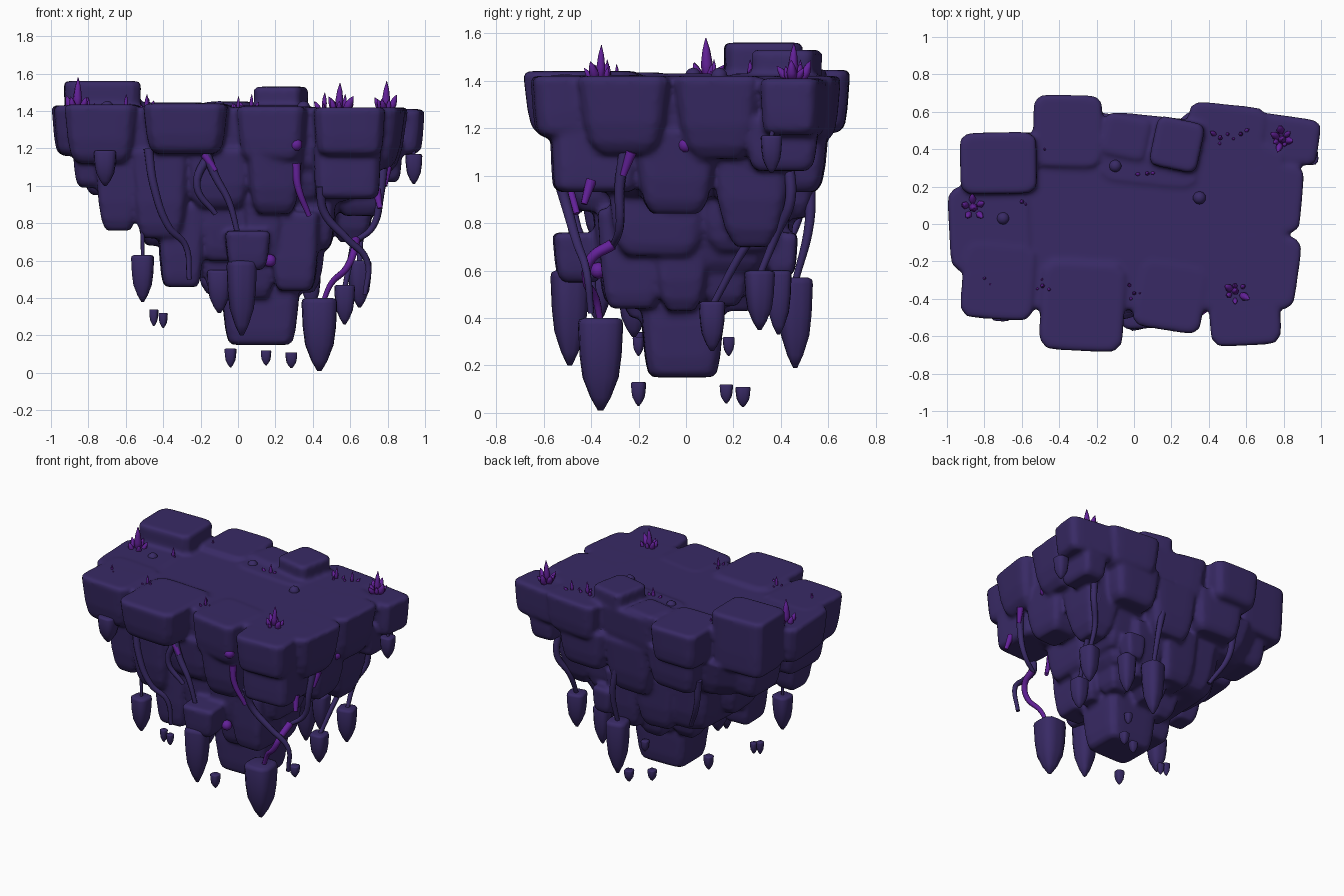
import bpy, bmesh, math, random
from mathutils import Vector, Matrix

random.seed(4)


def material(name, rgb):
    m = bpy.data.materials.new(name)
    m.diffuse_color = (*rgb, 1)
    return m


ROCK = material("dark violet rock", (0.040, 0.023, 0.130))
GLOW = material("bright purple crystal", (0.125, 0.015, 0.320))


def make_object(name, bm, mat):
    bmesh.ops.recalc_face_normals(bm, faces=bm.faces)
    me = bpy.data.meshes.new(name)
    bm.to_mesh(me)
    bm.free()
    me.materials.append(mat)
    for p in me.polygons:
        p.use_smooth = True
    ob = bpy.data.objects.new(name, me)
    bpy.context.collection.objects.link(ob)
    return ob


def loft(bm, rings, n, power, matrix):
    """Closed loft of superellipse rings (half x, half y, z)."""
    loops = []
    for hx, hy, z in rings:
        loop = []
        for i in range(n):
            a = math.tau * (i + 0.5) / n
            c, s = math.cos(a), math.sin(a)
            r = (abs(c) ** power + abs(s) ** power) ** (-1 / power)
            loop.append(bm.verts.new(matrix @ Vector((hx * r * c, hy * r * s, z))))
        loops.append(loop)
    for a, b in zip(loops, loops[1:]):
        for i in range(n):
            bm.faces.new((a[i], a[(i + 1) % n], b[(i + 1) % n], b[i]))
    bm.faces.new(loops[0])
    bm.faces.new(loops[-1][::-1])


def block(bm, x0, x1, y0, y1, z0, z1, taper, turn=None):
    """Rounded boulder with a flat top and narrowing underside."""
    hx, hy, h = (x1 - x0) / 2, (y1 - y0) / 2, z1 - z0
    turn = random.uniform(-4, 4) if turn is None else turn
    mat = Matrix.Translation(((x0 + x1) / 2, (y0 + y1) / 2, z0)) @ Matrix.Rotation(math.radians(turn), 4, 'Z')
    b = 0.018
    mid = 1 - (1 - taper) * 0.35
    prof = [(1, h, b), (1, h - b * 0.4, b * 0.3), (1, h - b, 0), (mid, h * 0.4, 0),
            ((mid + taper) / 2, h * 0.15, 0), (taper, b, 0), (taper * 0.85, 0, 0)]
    loft(bm, [(hx * s - i, hy * s - i, z) for s, z, i in prof], 32, 8, mat)


# Rock tiers: x0, x1, y0, y1, z0, z1, underside scale, optional turn
plateau = [
    (-0.86, 0.82, -0.46, 0.48, 1.08, 1.42, 0.9, 0),
    (-0.99, -0.55, -0.25, 0.21, 1.16, 1.43, 0.85, 3),
    (-0.92, -0.53, -0.51, -0.1, 1.12, 1.435, 0.75, -4),
    (-0.50, -0.05, -0.68, -0.2, 1.17, 1.44, 0.8, -3),
    (0.01, 0.38, -0.57, -0.2, 1.13, 1.425, 0.8, -9),
    (0.40, 0.78, -0.65, -0.2, 1.16, 1.42, 0.88, 3),
    (0.50, 0.88, -0.44, -0.05, 1.09, 1.42, 0.65, -8),
    (0.52, 0.90, -0.04, 0.33, 1.07, 1.42, 0.6, -5),
    (0.60, 0.99, 0.33, 0.58, 1.17, 1.41, 0.88, -8),
    (0.28, 0.70, 0.30, 0.64, 1.15, 1.42, 0.8, -6),
    (-0.18, 0.36, 0.20, 0.58, 1.12, 1.43, 0.8, -6),
    (-0.54, -0.17, 0.30, 0.69, 1.18, 1.445, 0.85, -1),
    (-0.93, -0.52, 0.16, 0.49, 1.15, 1.56, 0.9, 1),
]
plateau_steps = [(0.10, 0.36, 0.29, 0.56, 1.35, 1.53, 0.95, -12),
                 (-0.17, 0.08, 0.35, 0.58, 1.35, 1.45, 0.95, -12)]
upper = [
    (-0.76, 0.74, -0.40, 0.48, 0.90, 1.2, 0.8),
    (-0.88, -0.6, -0.36, 0.05, 0.99, 1.25, 0.8),
    (-0.84, -0.5, 0.05, 0.42, 0.95, 1.25, 0.75),
    (-0.76, -0.52, -0.42, -0.15, 0.76, 1.15, 0.6),
    (-0.57, -0.25, -0.46, -0.1, 0.72, 1.2, 0.65),
    (-0.28, 0.08, -0.47, -0.1, 0.88, 1.2, 0.7),
    (0.04, 0.34, -0.53, -0.15, 0.85, 1.2, 0.65),
    (0.40, 0.76, -0.57, -0.2, 0.93, 1.22, 0.92),
    (0.50, 0.80, -0.22, 0.13, 0.84, 1.2, 0.65),
    (0.45, 0.76, 0.10, 0.46, 0.70, 1.2, 0.45),
    (0.68, 0.88, 0.25, 0.56, 1.02, 1.25, 0.8),
    (0.25, 0.62, 0.28, 0.60, 0.93, 1.22, 0.75),
    (-0.1, 0.28, 0.25, 0.57, 0.82, 1.2, 0.65),
    (-0.48, -0.08, 0.28, 0.60, 0.95, 1.25, 0.75),
]
middle = [
    (-0.46, 0.50, -0.31, 0.42, 0.58, 0.95, 0.82),
    (-0.55, -0.25, -0.15, 0.25, 0.68, 1.0, 0.65),
    (-0.43, -0.18, -0.38, -0.08, 0.46, 0.9, 0.75),
    (-0.22, 0.06, -0.38, -0.1, 0.60, 1.05, 0.65),
    (0.02, 0.24, -0.40, -0.1, 0.58, 0.95, 0.6),
    (0.17, 0.44, -0.37, -0.08, 0.44, 0.86, 0.7),
    (0.28, 0.53, -0.33, 0.1, 0.66, 1.0, 0.7),
    (0.28, 0.54, 0.05, 0.42, 0.68, 1.0, 0.65),
    (0.08, 0.36, 0.12, 0.44, 0.50, 0.9, 0.65),
    (-0.2, 0.12, 0.15, 0.46, 0.56, 0.95, 0.65),
    (-0.42, -0.15, 0.08, 0.40, 0.60, 0.95, 0.65),
    (0.28, 0.43, 0.34, 0.47, 0.58, 0.76, 0.75),
]
lower = [
    (-0.10, 0.34, -0.20, 0.17, 0.15, 0.7, 0.78),
    (0.22, 0.47, -0.14, 0.10, 0.43, 0.75, 0.55),
    (0.18, 0.42, 0.04, 0.28, 0.45, 0.75, 0.55),
    (-0.06, 0.2, 0.1, 0.34, 0.43, 0.75, 0.55),
    (-0.24, 0.02, -0.02, 0.24, 0.42, 0.75, 0.5),
    (-0.2, 0.02, -0.28, 0.02, 0.42, 0.75, 0.5),
    (0.02, 0.2, -0.3, -0.05, 0.40, 0.75, 0.55),
    (-0.07, 0.17, -0.56, -0.34, 0.55, 0.76, 0.75),
]
bm = bmesh.new()
for b in plateau + plateau_steps + upper + middle + lower:
    block(bm, *b)
island = make_object("island_rock", bm, ROCK)
rm = island.modifiers.new("fuse", 'REMESH')
rm.mode = 'VOXEL'
rm.voxel_size = 0.014
rm.use_smooth_shade = True
sm = island.modifiers.new("soften", 'SMOOTH')
sm.factor = 0.5
sm.iterations = 4


# Hanging rocks: x, y, bottom z, top z, width
def hanging_rock(name, x, y, z0, z1, w):
    bm = bmesh.new()
    h, r = z1 - z0, w / 2
    prof = [(0.75, 1), (0.95, 0.98), (1, 0.93), (0.93, 0.6), (0.8, 0.36), (0.45, 0.14), (0.12, 0)]
    mat = Matrix.Translation((x, y, z0)) @ Matrix.Rotation(random.uniform(-0.3, 0.3), 4, 'Z')
    loft(bm, [(r * s, r * s, h * t) for s, t in prof], 16, 4, mat)
    make_object(name, bm, ROCK)


for i, s in enumerate([(0.435, -0.36, 0.01, 0.40, 0.19), (-0.51, -0.37, 0.38, 0.63, 0.12),
                       (0.02, -0.49, 0.20, 0.60, 0.15), (0.57, 0.11, 0.26, 0.47, 0.11),
                       (0.65, 0.31, 0.35, 0.60, 0.12), (0.22, 0.46, 0.19, 0.57, 0.14),
                       (0.39, 0.39, 0.33, 0.60, 0.11), (-0.1, -0.22, 0.32, 0.55, 0.13),
                       (0.94, 0.36, 1.01, 1.17, 0.09), (-0.71, -0.46, 1.0, 1.19, 0.12)]):
    hanging_rock(f"hanging_rock_{i}", *s)
for i, s in enumerate([(-0.04, -0.2, 0.03, 0.13, 0.06), (0.15, 0.17, 0.04, 0.12, 0.055),
                       (0.285, 0.24, 0.025, 0.11, 0.06), (-0.45, -0.2, 0.25, 0.34, 0.045),
                       (-0.40, -0.2, 0.24, 0.32, 0.045), (0.2, 0.18, 0.24, 0.32, 0.05)]):
    hanging_rock(f"floating_pebble_{i}", *s)


# Roots: curved tubes that thin toward the tip
def root(name, pts, r0, r1, mat):
    cu = bpy.data.curves.new(name, 'CURVE')
    cu.dimensions = '3D'
    cu.bevel_depth = 1
    cu.bevel_resolution = 2
    cu.resolution_u = 6
    cu.use_fill_caps = True
    sp = cu.splines.new('BEZIER')
    sp.bezier_points.add(len(pts) - 1)
    for i, (p, co) in enumerate(zip(sp.bezier_points, pts)):
        p.co = co
        p.radius = r0 + (r1 - r0) * i / (len(pts) - 1)
        p.handle_left_type = p.handle_right_type = 'AUTO'
    cu.materials.append(mat)
    bpy.context.collection.objects.link(bpy.data.objects.new(name, cu))


dark_roots = [
    [(-0.48, -0.48, 1.2), (-0.45, -0.49, 1.0), (-0.37, -0.46, 0.78), (-0.28, -0.41, 0.68), (-0.26, -0.39, 0.5)],
    [(-0.18, -0.48, 1.2), (-0.12, -0.49, 1.05), (-0.05, -0.49, 0.92), (0.0, -0.48, 0.74)],
    [(-0.15, -0.47, 1.18), (-0.22, -0.48, 1.0), (-0.12, -0.45, 0.85)],
    [(0.78, -0.25, 1.15), (0.76, -0.28, 0.95), (0.72, -0.28, 0.78), (0.62, -0.31, 0.70)],
    [(0.44, -0.54, 1.0), (0.46, -0.50, 0.86), (0.58, -0.46, 0.72), (0.69, -0.42, 0.6), (0.68, -0.40, 0.42)],
    [(0.62, 0.40, 1.05), (0.66, 0.40, 0.9), (0.62, 0.25, 0.7), (0.57, 0.11, 0.45)],
    [(0.70, 0.42, 1.1), (0.72, 0.44, 0.9), (0.66, 0.38, 0.75), (0.65, 0.31, 0.58)],
    [(0.18, 0.52, 1.0), (0.22, 0.52, 0.8), (0.22, 0.46, 0.55)],
    [(-0.45, 0.5, 1.05), (-0.42, 0.48, 0.85), (-0.32, 0.40, 0.65)],
]
for i, pts in enumerate(dark_roots):
    root(f"root_{i}", pts, 0.026, 0.014, ROCK)
for i, pts in enumerate([[(-0.51, -0.37, 0.6), (-0.51, -0.37, 0.78)],
                         [(0.94, 0.36, 1.15), (0.94, 0.37, 1.26)]]):
    root(f"thin_stalk_{i}", pts, 0.009, 0.012, ROCK)
purple_roots = [
    [(0.63, -0.31, 0.71), (0.62, -0.40, 0.65), (0.58, -0.42, 0.56), (0.50, -0.38, 0.48), (0.455, -0.36, 0.38)],
    [(0.31, -0.50, 1.12), (0.32, -0.50, 1.0), (0.38, -0.46, 0.84)],
    [(0.80, -0.23, 1.1), (0.785, -0.265, 1.0)],
    [(-0.18, -0.485, 1.17), (-0.12, -0.50, 1.08)],
    [(0.74, -0.40, 0.98), (0.76, -0.43, 0.88)],
]
for i, pts in enumerate(purple_roots):
    root(f"glowing_root_{i}", pts, 0.024, 0.014, GLOW)


# Crystal clusters on the plateau: a tall spike in a clump of short, leaning ones
def spikes(name, x, y, height, count):
    bm = bmesh.new()
    for i in range(count):
        h = height * (1 if i == 0 else random.uniform(0.35, 0.6))
        r = h * (0.15 if i == 0 else 0.27)
        lean = 0.05 if i == 0 else random.uniform(0.2, 0.7)
        a = math.tau * i / max(count - 1, 1) + x
        off = 0 if i == 0 else random.uniform(0.02, 0.045)
        mat = (Matrix.Translation((x + off * math.cos(a), y + off * math.sin(a), 1.41))
               @ Matrix.Rotation(a, 4, 'Z') @ Matrix.Rotation(lean, 4, 'Y'))
        loft(bm, [(r * s, r * s, h * t) for s, t in ((0.8, -0.1), (1, 0.35), (0.65, 0.7), (0.08, 1))], 6, 2, mat)
    make_object(name, bm, GLOW)


for i, s in enumerate([(-0.86, 0.09, 0.17, 6), (0.54, -0.36, 0.14, 7), (0.79, 0.45, 0.15, 8),
                       (-0.60, 0.12, 0.08, 2), (-0.49, -0.33, 0.08, 4), (0.0, -0.37, 0.07, 4),
                       (0.46, 0.46, 0.09, 4), (0.57, 0.48, 0.08, 3), (0.07, 0.27, 0.08, 3),
                       (-0.48, 0.40, 0.06, 2), (-0.8, -0.29, 0.06, 2)]):
    spikes(f"crystal_cluster_{i}", *s)


# Small lumps: loose stones on top and glowing nodules in the cliffs
def lump(name, co, r, mat):
    bm = bmesh.new()
    bmesh.ops.create_icosphere(bm, subdivisions=2, radius=r, matrix=Matrix.Translation(co))
    make_object(name, bm, mat)


for i, (x, y) in enumerate([(-0.70, 0.03), (0.35, 0.14), (-0.10, 0.31)]):
    lump(f"loose_stone_{i}", (x, y, 1.42), 0.035, ROCK)
for i, co in enumerate([(0.31, -0.54, 1.22), (0.78, 0.0, 1.13), (0.17, -0.37, 0.6)]):
    lump(f"glowing_nodule_{i}", co, 0.035, GLOW)
